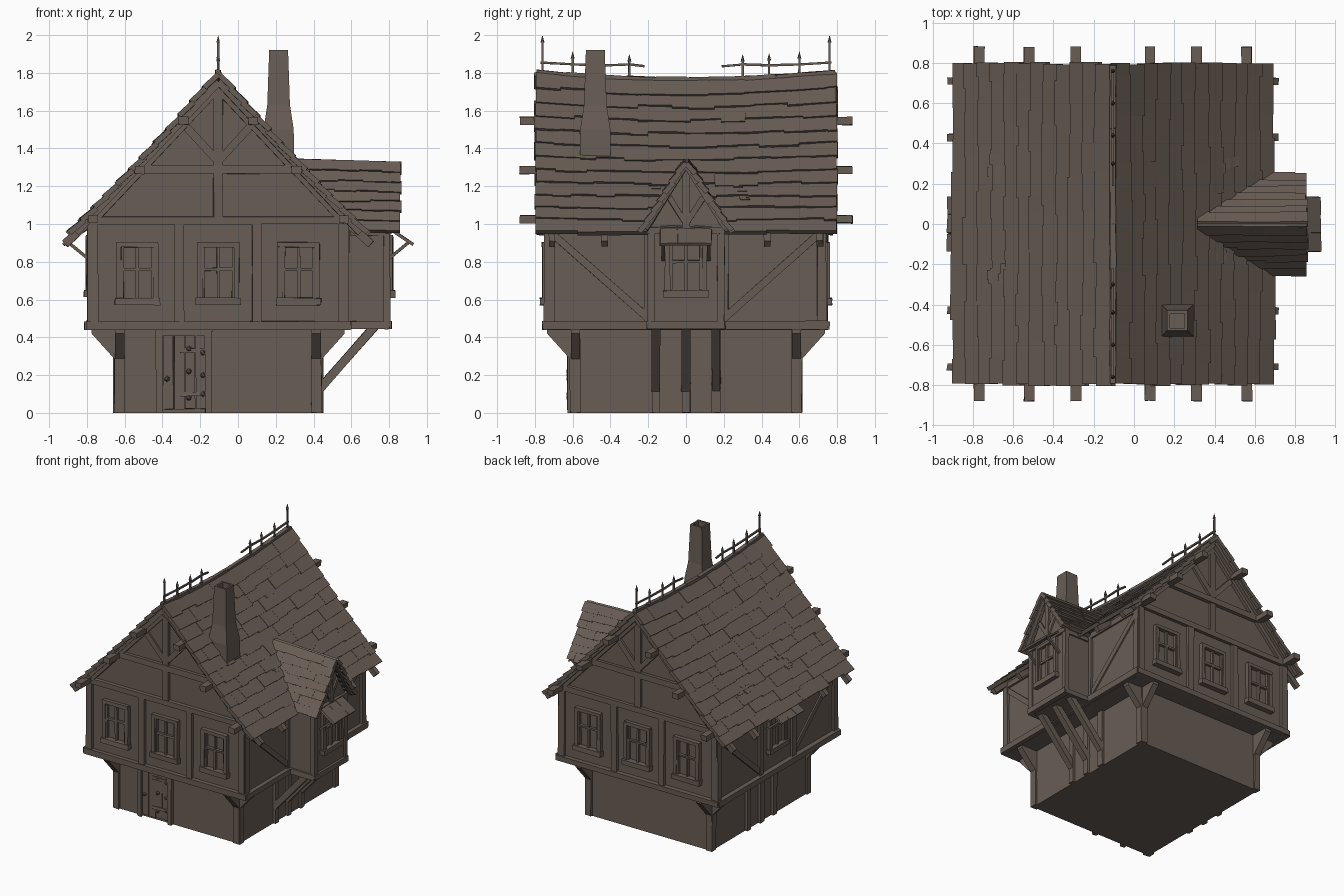
import bpy, bmesh, math, random
from mathutils import Vector, Matrix

if "Cube" in bpy.data.objects:
    bpy.data.objects.remove(bpy.data.objects["Cube"])

random.seed(4)
CX = -0.105                       # house axis
brown = bpy.data.materials.new("weathered brown")
brown.diffuse_color = (0.14, 0.11, 0.09, 1)
brown.use_nodes = True
brown.node_tree.nodes["Principled BSDF"].inputs["Base Color"].default_value = brown.diffuse_color

# Wall frames: local x runs along the wall, local -y points outwards
def frame(deg):
    return Matrix.Translation((CX, 0, 0)) @ Matrix.Rotation(math.radians(deg), 4, 'Z')
FRONT, RIGHT, BACK, LEFT = (frame(a) for a in (0, 90, 180, -90))
AXES = Vector((1, 0, 0)), Vector((0, 1, 0))

def finish(bm, name):
    bmesh.ops.recalc_face_normals(bm, faces=bm.faces)
    me = bpy.data.meshes.new(name)
    bm.to_mesh(me)
    bm.free()
    me.materials.append(brown)
    ob = bpy.data.objects.new(name, me)
    bpy.context.collection.objects.link(ob)
    return ob

def beam(bm, a, b, w, d, M=FRONT, wobble=0.003):
    """Timber from a to b: d is its depth along local y (or x if it leans out), w the other way."""
    a, b = Vector(a), Vector(b)
    z = (b - a).normalized()
    ref = AXES[1] if abs(z.y) < 0.01 else AXES[0]
    x = ref.cross(z).normalized()
    R = Matrix((x, z.cross(x), z)).transposed().to_4x4()
    T = M @ Matrix.Translation((a + b) / 2) @ R @ Matrix.Diagonal((w, d, (b - a).length, 1))
    for v in bmesh.ops.create_cube(bm, size=1, matrix=T)['verts']:
        v.co += Vector([random.uniform(-wobble, wobble) for _ in range(3)])
        v.co.z = max(v.co.z, 0)

def prism(bm, pts, y0, y1, M=FRONT):
    a, b = ([bm.verts.new(M @ Vector((x, y, z))) for x, z in pts] for y in (y0, y1))
    bm.faces.new(a)
    bm.faces.new(b[::-1])
    for i in range(len(pts)):
        j = (i + 1) % len(pts)
        bm.faces.new((a[i], b[i], b[j], a[j]))

def tile(bm, surf, n, t0, t1, u0, u1, lift=0.0, th=0.028):
    """One shingle on surf(t, u), its lower edge kicked up over the next course."""
    vs = []
    for t, lo in ((t0, -0.018), (t1, -0.006)):
        for u in (u0, u1):
            for h in (0, th):
                vs.append(bm.verts.new(surf(t, u) + n * (lo + h + lift)))
    for f in ((0, 1, 3, 2), (4, 6, 7, 5), (0, 4, 5, 1), (2, 3, 7, 6), (1, 5, 7, 3), (0, 2, 6, 4)):
        bm.faces.new([vs[i] for i in f])

def courses(bm, surf, n, rows, start, end, lo, hi):
    for r in range(rows):
        t0, t1 = r / rows, (r + 1) / rows
        stop = end + random.uniform(-0.008, 0.006)
        u = start((t0 + t1) / 2)
        while u < stop:
            nxt = u + random.uniform(lo, hi)
            if nxt > stop - lo * 0.6:
                nxt = stop
            tile(bm, surf, n, t0, t1 + random.uniform(0, 0.25) / rows, u, nxt, random.uniform(0, 0.005))
            u = nxt

# Ground floor and jettied upper storey with gables
bm = bmesh.new()
prism(bm, [(-.535, 0), (.535, 0), (.535, .46), (-.535, .46)], -.60, .60)
finish(bm, "ground_floor_walls")
bm = bmesh.new()
prism(bm, [(-.675, .44), (.675, .44), (.675, 1.0), (0, 1.71), (-.675, 1.0)], -.73, .73)
finish(bm, "upper_floor_walls")

# Main roof shingles with a sagging ridge
bm = bmesh.new()
def ridge(u):
    return 1.795 - 0.04 * (1 - (u / .8) ** 2)
for s in (-1, 1):
    def surf(t, u, s=s):
        z = 1.795 - .84 * t - .02 * math.sin(math.pi * t) - .04 * (1 - (u / .8) ** 2) * (1 - t)
        return Vector((CX + s * .775 * t, u, z))
    n = Vector((s * .84, 0, .775)).normalized()
    courses(bm, surf, n, 12, lambda t: -.8 + random.uniform(-.006, .008), .8, .08, .24)
    for pu in (-.22, .26):                      # patched spots
        for k in range(7):
            t, u = .6 + random.uniform(0, .14), pu + random.uniform(-.08, .06)
            tile(bm, surf, n, t, t + .05, u, u + .05, .014, .016)
finish(bm, "main_roof_shingles")

# Ridge cap
bm = bmesh.new()
for i in range(10):
    y0, y1 = -.79 + i * .158, -.79 + (i + 1) * .158
    beam(bm, (0, y0, ridge(y0) + .01), (0, y1, ridge(y1) + .01), .025, .03)
finish(bm, "ridge_cap")

# Iron cresting: rails, small spikes and tall end finials
bm = bmesh.new()
for s, inner in ((-1, .22), (1, .19)):
    pts = [(0, s * y, z) for y, z in ((.77, 1.855), (.6, 1.845), (.44, 1.84), (.3, 1.845), (inner, 1.835))]
    for a, b in zip(pts, pts[1:]):
        beam(bm, a, b, .012, .012, wobble=.001)
    for y, top in ((.76, 2.0), (.6, 1.915), (.44, 1.905), (.3, 1.9)):
        beam(bm, (0, s * y, ridge(y)), (0, s * y, top - .035), .011, .011, wobble=.001)
        bmesh.ops.create_cone(bm, cap_ends=True, segments=6, radius1=.011, radius2=0, depth=.04,
                              matrix=Matrix.Translation((CX, s * y, top - .02)))
finish(bm, "ridge_cresting")

# Purlin ends and rafter tails
bm = bmesh.new()
for M in (FRONT, BACK):
    for x, z in ((.185, 1.545), (.415, 1.285), (.665, 1.025)):
        for s in (-1, 1):
            beam(bm, (s * x, -.70, z), (s * x, -.88, z), .042, .052, M)
finish(bm, "purlin_ends")
bm = bmesh.new()
for M in (RIGHT, LEFT):
    for y in (-.71, -.43, .43, .71):
        beam(bm, (y, -.66, 1.03), (y, -.81, .895), .04, .035, M)
finish(bm, "rafter_tails")

# Timber framing of the front and back
bm = bmesh.new()
for M in (FRONT, BACK):
    beam(bm, (-.70, -.735, .463), (.70, -.735, .463), .045, .05, M)
    beam(bm, (-.685, -.735, 1.02), (.685, -.735, 1.02), .04, .04, M)
    beam(bm, (-.44, -.735, 1.29), (.44, -.735, 1.29), .045, .04, M)
    beam(bm, (0, -.733, 1.03), (0, -.733, 1.74), .05, .036, M)
    for s in (-1, 1):
        for x in (.66, .205):
            beam(bm, (s * x, -.733, .48), (s * x, -.733, 1.01), .05, .036, M)
        beam(bm, (0, -.731, 1.33), (s * .20, -.731, 1.55), .04, .032, M)
        beam(bm, (0, -.765, 1.755), (s * .755, -.765, .955), .04, .03, M)
        beam(bm, (s * .02, -.735, 1.70), (s * .66, -.735, 1.02), .045, .04, M)
finish(bm, "gable_timbers")

# Timber framing of the sides
bm = bmesh.new()
for M in (RIGHT, LEFT):
    beam(bm, (-.75, -.685, .463), (.75, -.685, .463), .045, .045, M)
    beam(bm, (-.74, -.675, .985), (.74, -.675, .985), .04, .035, M)
    for s in (-1, 1):
        beam(bm, (s * .72, -.675, .47), (s * .72, -.675, .99), .05, .035, M)
        beam(bm, (s * .2, -.675, .47), (s * .2, -.675, .99), .045, .035, M)
        beam(bm, (s * .71, -.674, .95), (s * .21, -.674, .51), .04, .025, M)
finish(bm, "side_timbers")

# Ground floor posts and jetty brackets
bm = bmesh.new()
for M, half, dist, out in ((FRONT, .52, .60, .735), (BACK, .52, .60, .735),
                           (RIGHT, .585, .535, .67), (LEFT, .585, .535, .67)):
    for s in (-1, 1):
        beam(bm, (s * half, -dist, 0), (s * half, -dist, .45), .05, .03, M)
        x = s * half
        T = M @ Matrix.Rotation(math.radians(90), 4, 'Z')       # bracket leans outwards
        prism(bm, [(-dist, .27), (-out, .42), (-out, .45), (-dist, .45)], -x - .025, -x + .025, T)
for M in (RIGHT, LEFT):
    for x in (-.16, 0, .16):
        beam(bm, (x, -.54, 0), (x, -.54, .45), .045, .03, M)
finish(bm, "ground_posts_and_brackets")

# Bay on the right side: body, props, framing
bm = bmesh.new()
prism(bm, [(-.195, .45), (.195, .45), (.195, .97), (0, 1.29), (-.195, .97)], -.90, -.5, RIGHT)
finish(bm, "bay_walls")
bm = bmesh.new()
for x in (-.16, 0, .16):
    beam(bm, (x, -.54, .13), (x, -.83, .46), .045, .045, RIGHT)
finish(bm, "bay_props")
bm = bmesh.new()
beam(bm, (-.205, -.90, .465), (.205, -.90, .465), .045, .035, RIGHT)
beam(bm, (-.205, -.90, .965), (.205, -.90, .965), .035, .035, RIGHT)
beam(bm, (0, -.90, .97), (0, -.90, 1.29), .035, .03, RIGHT)
for s in (-1, 1):
    beam(bm, (s * .185, -.895, .46), (s * .185, -.895, .97), .04, .035, RIGHT)
    beam(bm, (s * .195, -.70, .465), (s * .195, -.91, .465), .04, .03, RIGHT)
    beam(bm, (s * .195, -.70, .955), (s * .195, -.91, .955), .035, .02, RIGHT)
    beam(bm, (0, -.90, 1.0), (s * .09, -.90, 1.14), .028, .025, RIGHT)
    beam(bm, (0, -.935, 1.32), (s * .215, -.935, .975), .035, .03, RIGHT)
finish(bm, "bay_timbers")

# Bay roof shingles, cut to start where they meet the main roof
bm = bmesh.new()
for s in (-1, 1):
    def bay_surf(t, u, s=s):
        return Vector((u, s * .23 * t, 1.338 - .375 * t - .03 * (u - .35) * (1 - t)))
    def bay_start(t):
        return CX + .775 * ((1.795 - 1.338 + .375 * t) / .84 - .035)
    courses(bm, bay_surf, Vector((0, s * .375, .23)).normalized(), 7, bay_start, .86, .06, .15)
finish(bm, "bay_roof_shingles")

# Cross-barred windows
bm = bmesh.new()
def window(M, x, dist, z0):
    y = -dist
    for s in (-1, 1):
        beam(bm, (x + s * .098, y, z0 + .03), (x + s * .098, y, z0 + .325), .026, .05, M)
    beam(bm, (x - .11, y, z0 + .32), (x + .11, y, z0 + .32), .026, .052, M)
    beam(bm, (x - .12, y, z0 + .02), (x + .12, y, z0 + .02), .038, .075, M)
    beam(bm, (x, y, z0 + .03), (x, y, z0 + .32), .016, .03, M, .002)
    beam(bm, (x - .095, y, z0 + .19), (x + .095, y, z0 + .19), .016, .03, M, .002)
    for s in (-1, 1):
        beam(bm, (x + s * .08, y, z0 + .04), (x + s * .08, y, z0 + .31), .014, .034, M, .002)
for M in (FRONT, BACK):
    for x in (-.427, 0, .427):
        window(M, x, .735, .57)
window(RIGHT, 0, .90, .61)
window(LEFT, 0, .675, .61)
finish(bm, "windows")

# Little plank awnings over the side windows
bm = bmesh.new()
for M, d in ((RIGHT, .895), (LEFT, .68)):
    for x in (-.092, 0, .092):
        beam(bm, (x, -d, .985), (x, -1.03 if M is RIGHT else -.82, .892), .014, .09, M)
    for s in (-1, 1):
        beam(bm, (s * .12, -d, .81), (s * .12, -d - .11, .90), .016, .018, M, .001)
finish(bm, "window_awnings")

# Plank door with frame, straps and studs
bm = bmesh.new()
for i in range(4):
    x = -.265 + i * .058
    beam(bm, (x, -.605, .02), (x, -.605, .42), .054, .02 + .004 * (i % 2))
for x in (-.312, -.052):
    beam(bm, (x, -.605, 0), (x, -.605, .44), .035, .045)
beam(bm, (-.33, -.605, .425), (-.03, -.605, .425), .03, .04)
for z in (.10, .33):
    beam(bm, (-.20, -.617, z), (-.06, -.617, z), .022, .014)
for x, z in ((-.27, .18), (-.155, .34), (-.155, .22), (-.155, .08), (-.08, .32), (-.08, .2), (-.08, .1)):
    bmesh.ops.create_icosphere(bm, subdivisions=1, radius=.016,
                               matrix=Matrix.Translation((CX + x, -.62, z)))
finish(bm, "front_door")

# Tapered hollow chimney
bm = bmesh.new()
rings = [[bm.verts.new((.215 + sx * h, -.48 + sy * h, z)) for sx, sy in ((-1, -1), (1, -1), (1, 1), (-1, 1))]
         for z, h in ((1.22, .082), (1.5, .08), (1.63, .06), (1.92, .05), (1.92, .036), (1.78, .036))]
for a, b in zip(rings, rings[1:]):
    for i in range(4):
        j = (i + 1) % 4
        bm.faces.new((a[i], a[j], b[j], b[i]))
bm.faces.new(rings[-1])
bm.faces.new(rings[0][::-1])
finish(bm, "chimney")
